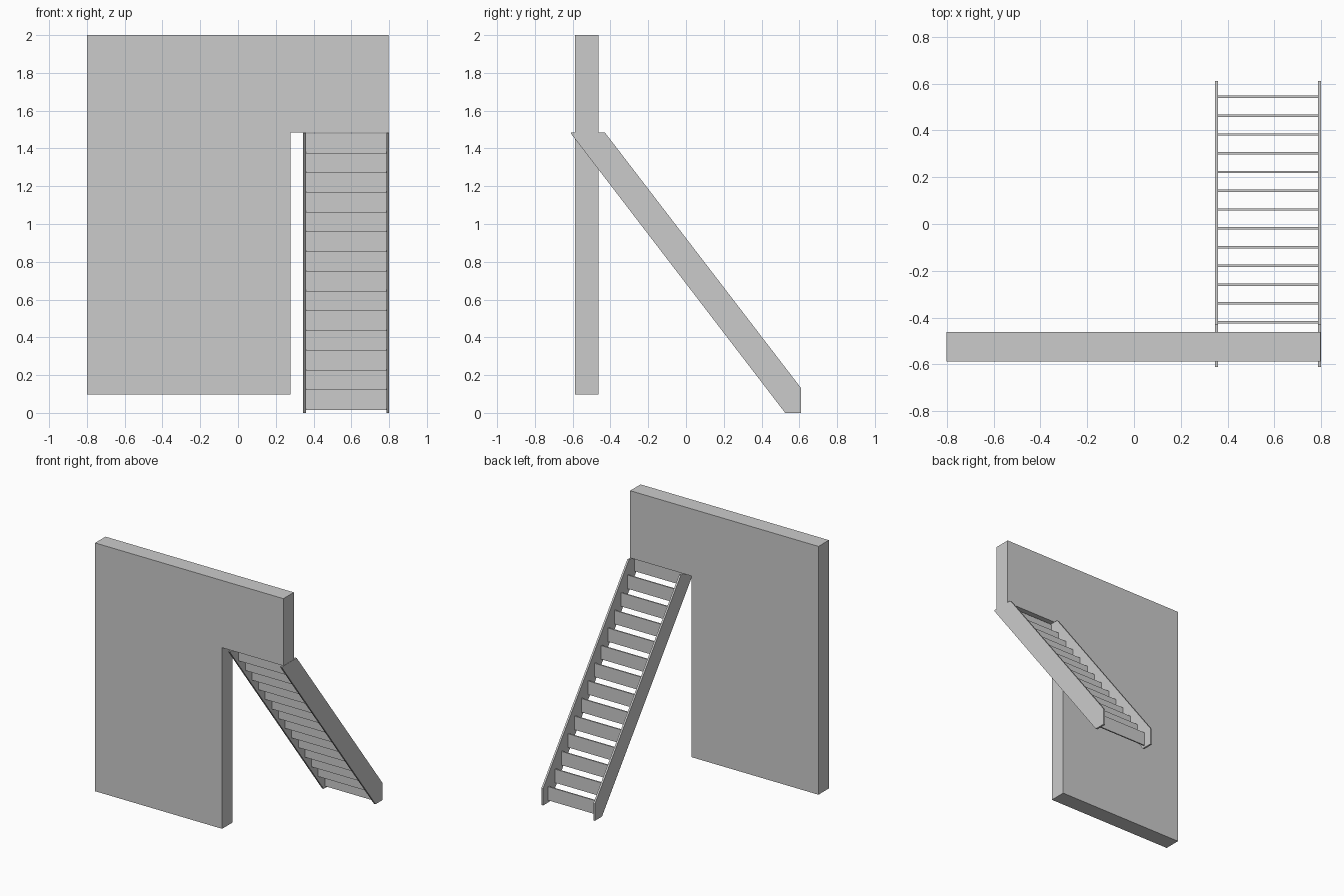
import bpy, bmesh

if "Cube" in bpy.data.objects:
    bpy.data.objects.remove(bpy.data.objects["Cube"])


def prism(name, profile, axis, start, end):
    """Extrude a 2D profile: axis 'x' takes (y, z) points, axis 'y' takes (x, z) points."""
    def place(p, d):
        return (d, p[0], p[1]) if axis == 'x' else (p[0], d, p[1])
    bm = bmesh.new()
    face = bm.faces.new([bm.verts.new(place(p, start)) for p in profile])
    ext = bmesh.ops.extrude_face_region(bm, geom=[face])
    shift = (end - start, 0, 0) if axis == 'x' else (0, end - start, 0)
    bmesh.ops.translate(bm, vec=shift,
                        verts=[v for v in ext['geom'] if isinstance(v, bmesh.types.BMVert)])
    bmesh.ops.recalc_face_normals(bm, faces=bm.faces)
    mesh = bpy.data.meshes.new(name)
    bm.to_mesh(mesh)
    bm.free()
    obj = bpy.data.objects.new(name, mesh)
    bpy.context.collection.objects.link(obj)
    return obj


# Wall with the stair opening cut out of its lower right corner
TOP = 1.485
prism("wall", [(-0.8, 0.097), (0.277, 0.097), (0.277, TOP), (0.797, TOP),
               (0.797, 2.0), (-0.8, 2.0)], 'y', -0.588, -0.462)

# Sloping side boards of the stair
board = [(0.525, 0.0), (0.61, 0.0), (0.61, 0.13), (-0.43, TOP), (-0.61, TOP), (-0.61, 1.48)]
for name, x in (("left_stringer", 0.345), ("right_stringer", 0.785)):
    prism(name, board, 'x', x, x + 0.014)

# Upright riser boards, open between steps
RISE, RUN = 0.1045, 0.0802
for i in range(14):
    y, z = 0.543 - i * RUN, 0.016 + i * RISE
    prism(f"riser_{i + 1}", [(y - 0.005, z), (y + 0.005, z),
                             (y + 0.005, z + RISE), (y - 0.005, z + RISE)], 'x', 0.359, 0.785)
